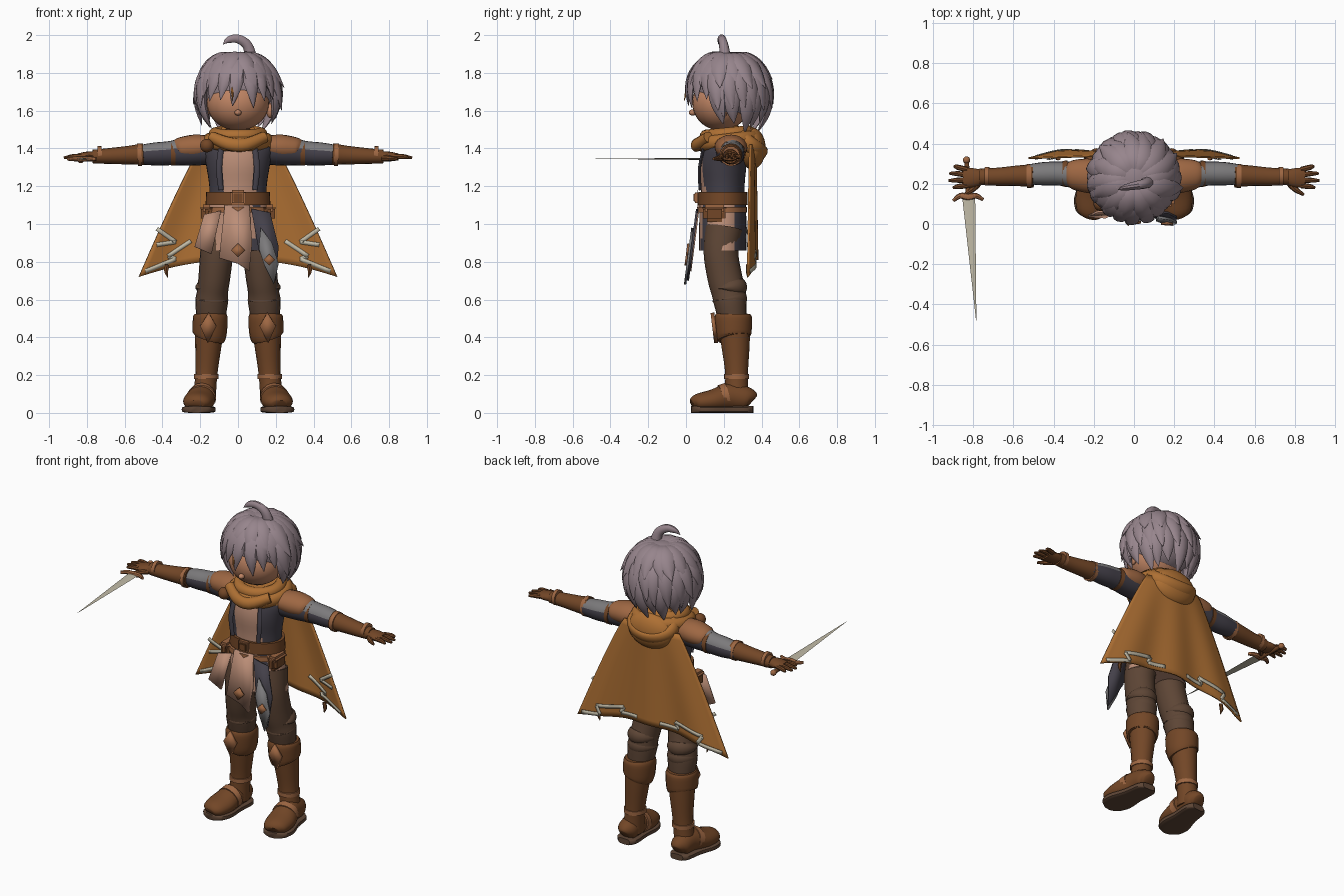
import bpy, bmesh, math, random
from mathutils import Vector

random.seed(4)
if "Cube" in bpy.data.objects:
    bpy.data.objects.remove(bpy.data.objects["Cube"])


def material(name, *rgb):
    m = bpy.data.materials.new(name)
    m.use_nodes = True
    m.diffuse_color = (*rgb, 1)
    m.node_tree.nodes["Principled BSDF"].inputs["Base Color"].default_value = (*rgb, 1)
    return m


HAIR = material("mauve hair", .31, .235, .265)
SKIN = material("skin", .52, .23, .125)
CLOTH = material("ochre cloth", .42, .16, .033)
LEATHER = material("brown leather", .17, .062, .02)
TRIM = material("light leather", .34, .135, .055)
TROUSER = material("dark trousers", .11, .06, .036)
NAVY = material("dark coat", .058, .052, .068)
TUNIC = material("pale tunic", .50, .27, .185)
GREY = material("grey cloth", .2, .195, .2)
CREAM = material("cream", .54, .5, .39)
made = []


def finish(bm, name, *mats):
    bmesh.ops.recalc_face_normals(bm, faces=bm.faces)
    me = bpy.data.meshes.new(name)
    bm.to_mesh(me)
    bm.free()
    ob = bpy.data.objects.new(name, me)
    bpy.context.collection.objects.link(ob)
    for m in mats:
        me.materials.append(m)
    made.append(ob)
    return ob


def paint(ob, rule):
    for f in ob.data.polygons:
        f.material_index = int(rule(f.center, f.normal))


def resample(pts, n):
    # Catmull-Rom through positions and radii together
    out, last = [], len(pts) - 1
    for i in range(last):
        q = [Vector(pts[min(max(i + k, 0), last)]) for k in (-1, 0, 1, 2)]
        for j in range(n):
            t = j / n
            out.append(.5 * (2 * q[1] + (q[2] - q[0]) * t + (2 * q[0] - 5 * q[1] + 4 * q[2] - q[3]) * t**2
                             + (3 * q[1] - q[0] - 3 * q[2] + q[3]) * t**3))
    return out + [Vector(pts[last])]


def sweep(name, pts, mat, up=(0, -1, 0), n=16, steps=4, power=1, extra=()):
    # points are (x, y, z, radius along up, radius sideways)
    bm = bmesh.new()
    pts, up, rings = resample(pts, steps), Vector(up), []
    for i, p in enumerate(pts):
        tan = pts[min(i + 1, len(pts) - 1)].to_3d() - pts[max(i - 1, 0)].to_3d()
        if len(tan) != 3:
            tan = Vector(tan[:3])
        side = tan.cross(up).normalized()
        u = side.cross(tan).normalized()
        ring = []
        for k in range(n):
            c, s = math.cos(math.tau * k / n), math.sin(math.tau * k / n)
            c, s = (math.copysign(abs(v) ** power, v) for v in (c, s))
            ring.append(bm.verts.new(Vector(p[:3]) + u * c * max(p[3], .0008) + side * s * max(p[4], .0008)))
        rings.append(ring)
    for a, b in zip(rings, rings[1:]):
        for k in range(n):
            bm.faces.new((a[k], a[k - 1], b[k - 1], b[k]))
    bm.faces.new(rings[0])
    bm.faces.new(rings[-1])
    return finish(bm, name, mat, *extra)


def ball(name, loc, size, mat):
    bm = bmesh.new()
    bmesh.ops.create_uvsphere(bm, u_segments=28, v_segments=18, radius=1)
    for v in bm.verts:
        v.co = Vector(loc) + v.co * Vector(size)
    return finish(bm, name, mat)


def box(name, loc, size, mat, bevel=.012):
    bm = bmesh.new()
    bmesh.ops.create_cube(bm, size=1)
    for v in bm.verts:
        v.co = Vector(loc) + v.co * Vector(size)
    bmesh.ops.bevel(bm, geom=bm.edges[:], offset=bevel, segments=2, affect='EDGES')
    return finish(bm, name, mat)


def plate(name, outline, depth, mat, thick=.012):
    # outline in x, z; depth gives y for each point
    bm = bmesh.new()
    bm.faces.new([bm.verts.new((x, depth(x, z), z)) for x, z in outline])
    bmesh.ops.triangulate(bm, faces=bm.faces[:])
    ob = finish(bm, name, mat)
    sol = ob.modifiers.new("thickness", 'SOLIDIFY')
    sol.thickness, sol.offset = thick, 0
    return ob


def ring(name, loc, major, minor, scale, tilt, mat):
    bpy.ops.mesh.primitive_torus_add(location=loc, rotation=(tilt, 0, 0), major_radius=major,
                                     minor_radius=minor, major_segments=36, minor_segments=12)
    ob = bpy.context.object
    ob.name, ob.scale = name, scale
    ob.data.materials.append(mat)
    made.append(ob)


# Head
ball("head", (0, .185, 1.64), (.165, .152, .145), SKIN)
ball("nose", (0, .035, 1.59), (.018, .02, .016), SKIN)
sweep("neck", [(0, .21, 1.42, .06, .06), (0, .21, 1.56, .06, .06)], SKIN)
for s, side in ((1, "left"), (-1, "right")):
    ball(side + "_ear", (s * .17, .19, 1.6), (.02, .03, .04), SKIN)

# Hair: a cap with layered tapering locks
ball("hair_cap", (0, .24, 1.73), (.195, .19, .18), HAIR)


def lock(name, az, start, end, flick, width, mat=HAIR, swirl=8, thick=.026):
    pts = []
    for i in range(5):
        t = i / 4
        th = math.radians(start + (end - start) * t)
        ph = math.radians(az + swirl * t * t)
        m = .95 + .1 * math.sin(math.pi * min(t, .5)) + flick * t**3
        w = (.55, 1, 1, .68, .03)[i]
        pts.append((.195 * m * math.sin(th) * math.cos(ph), .225 + .2 * m * math.sin(th) * math.sin(ph),
                    1.69 + .21 * m * math.cos(th), thick * w, width * w))
    out = Vector(pts[2][:3]) - Vector((0, .225, 1.69))
    sweep(name, pts, mat, up=out, n=8, steps=3)


def jitter(v):
    return random.uniform(-v, v)


for i in range(12):
    lock("nape_lock", -15 + i * 19 + jitter(4), 60, 137 + jitter(9), .16 + jitter(.07), .05)
for i in range(13):
    lock("middle_lock", -25 + i * 19 + jitter(5), 35, 108 + jitter(10), .2 + jitter(.05), .052)
for i in range(11):
    lock("crown_lock", -20 + i * 22 + jitter(5), 8, 78 + jitter(7), .19 + jitter(.05), .058)
for i in range(9):
    lock("fringe_lock", 200 + i * 17.5, 15, 103 + jitter(6), .07 + jitter(.03), .047, swirl=6 if i > 4 else -8)
for i in range(6):
    lock("upper_fringe_lock", 205 + i * 26, 5, 84 + jitter(8), .09, .055, swirl=10 if i > 2 else -10)
for az, turn in ((192, -8), (346, 8)):
    lock("temple_lock", az, 45, 122, .16, .035, swirl=turn)
lock("ochre_strand", 261, 45, 99, .15, .013, CLOTH, swirl=2, thick=.014)
sweep("curled_tuft", [(.07, .21, 1.87, .03, .035), (.05, .2, 1.945, .025, .028), (0, .19, 1.98, .02, .024),
                      (-.05, .18, 1.975, .014, .018), (-.08, .17, 1.95, 0, 0)], HAIR, n=10)

# Torso and coat
torso = sweep("coat_body", [(0, .195, 1.06, .115, .15), (0, .195, 1.2, .115, .152), (0, .195, 1.32, .125, .17),
                            (0, .205, 1.41, .11, .18), (0, .21, 1.47, .07, .09)], NAVY, n=36, extra=(TUNIC,))
paint(torso, lambda c, n: c.y < .17 and abs(c.x - .005) < .082)
skirt = sweep("coat_skirt", [(0, .195, 1.1, .122, .155), (0, .195, 1, .125, .175), (0, .195, .86, .125, .2)],
              TUNIC, n=36, extra=(NAVY,))
paint(skirt, lambda c, n: c.y > .25 or (c.x > .08 and c.y < .12))
sweep("belt", [(0, .195, 1.1, .132, .172), (0, .195, 1.17, .13, .168)], LEATHER, n=36, steps=1)
sweep("lower_belt", [(0, .19, 1.06, .133, .176), (0, .19, 1.09, .132, .173)], TRIM, n=36, steps=1)
box("buckle", (0, .06, 1.14), (.085, .025, .08), TRIM)
box("buckle_center", (0, .048, 1.14), (.05, .016, .045), LEATHER, .004)
for s in (1, -1):
    box("pouch", (s * .165, .15, 1.055), (.06, .12, .09), LEATHER, .02)
    box("pouch_flap", (s * .168, .15, 1.085), (.065, .128, .035), TRIM, .014)
    sweep("coat_lapel", [(s * .09, .075, 1.18, .008, .014), (s * .1, .072, 1.3, .008, .016),
                         (s * .085, .1, 1.43, .008, .014)], NAVY, n=8)


def hang(x, z):
    return .065 - (1.08 - z) * .13


plate("front_tabard", [(-.07, 1.1), (.06, 1.1), (.075, .9), (.06, .75), (0, .79), (-.1, .82)], hang, TUNIC)
plate("right_front_flap", [(-.09, 1.07), (-.18, 1.05), (-.23, .88), (-.14, .84)], hang, TUNIC)
plate("left_front_flap", [(.07, 1.08), (.17, 1.06), (.215, .88), (.2, .7), (.11, .86)],
      lambda x, z: hang(x, z) - .006, NAVY)
plate("grey_leaf", [(.12, .98), (.18, .9), (.215, .79), (.19, .68), (.14, .78), (.11, .87)],
      lambda x, z: hang(x, z) - .018, GREY)
for x, z, r in ((0, .86, .036), (.165, .81, .03)):
    plate("diamond_badge", [(x, z + r), (x + r, z), (x, z - r), (x - r, z)],
          lambda x, z: hang(x, z) - .028, TRIM)

# Hood, scarf and mantle
mantle = sweep("mantle", [(0, .225, 1.405, .14, .2), (0, .225, 1.44, .14, .185), (0, .22, 1.5, .1, .11)], CLOTH, n=32)
ring("scarf_upper", (0, .22, 1.475), .12, .036, (1, .95, 1), .1, CLOTH)
ring("scarf_lower", (0, .225, 1.44), .15, .036, (1.02, .97, 1.1), .12, CLOTH)
sweep("scarf_drape", [(-.14, .12, 1.46, .03, .03), (-.05, .065, 1.425, .03, .035), (.04, .06, 1.42, .03, .035),
                      (.14, .12, 1.46, .03, .03)], CLOTH, up=(0, -1, .1))
ball("hood", (0, .35, 1.40), (.15, .072, .11), CLOTH)
ring("hood_rim", (0, .325, 1.43), .125, .036, (1.05, .75, 1.2), -.65, CLOTH)
ball("chest_clasp", (-.165, .1, 1.415), (.036, .036, .036), LEATHER)

# Cape: a flared sheet with soft folds
def cape_y(x, z):
    t = min(max((1.42 - z) / .7, 0), 1)
    s = max(-1, min(1, x / (.19 + .335 * t**.9)))
    return .338 + .03 * (1 - s * s) + .012 * t * math.cos(9 * s)


bm = bmesh.new()
COLS, ROWS = 32, 18
grid = []
for r in range(ROWS + 1):
    t, row = r / ROWS, []
    for c in range(COLS + 1):
        s = 2 * c / COLS - 1
        x = s * (.19 + .335 * t**.9)
        z = 1.42 - t * (.61 + .09 * s * s)
        row.append(bm.verts.new((x, cape_y(x, z), z)))
    grid.append(row)
for a, b in zip(grid, grid[1:]):
    for c in range(COLS):
        bm.faces.new((a[c], a[c + 1], b[c + 1], b[c]))
cape = finish(bm, "cape", CLOTH)
sol = cape.modifiers.new("thickness", 'SOLIDIFY')
sol.thickness, sol.offset = .01, 0


def stripe(points, s, offset):
    for (x0, z0), (x1, z1) in zip(points, points[1:]):
        d = Vector((z0 - z1, x1 - x0)).normalized() * .011
        steps = [i / 6 for i in range(7)]
        edge = [(x0 + (x1 - x0) * t, z0 + (z1 - z0) * t) for t in steps]
        bm = bmesh.new()
        rows = [[bm.verts.new((s * (x + k * d.x), cape_y(x + k * d.x, z + k * d.y) + offset, z + k * d.y))
                 for x, z in edge] for k in (-1, 1)]
        for i in range(6):
            bm.faces.new((rows[0][i], rows[0][i + 1], rows[1][i + 1], rows[1][i]))
        ob = finish(bm, "cape_stripe", CREAM)
        ob.modifiers.new("thickness", 'SOLIDIFY').thickness = .003


for s in (1, -1):
    stripe([(.43, .975), (.33, .905), (.43, .89)], s, -.009)
    stripe([(.25, .91), (.37, .83), (.33, .815), (.49, .75)], s, -.009)
    stripe([(.49, .75), (.34, .785), (.37, .83), (.18, .87), (.2, .83), (.08, .84)], s, .009)
    sweep("cape_tassel", [(s * .375, .325, .785, .008, .012), (s * .38, .325, .75, .008, .012),
                          (s * .372, .325, .715, 0, 0)], LEATHER, n=6)

# Arms, legs and boots, one set per side
for s, side in ((1, "left_"), (-1, "right_")):
    def limb(name, pts, mat, **kw):
        return sweep(side + name, [(s * p[0], *p[1:]) for p in pts], mat, **kw)

    Z = (0, 0, 1)
    sleeve = limb("sleeve", [(.13, .23, 1.385, .07, .075), (.25, .24, 1.385, .076, .072), (.36, .25, 1.375, .064, .06),
                             (.45, .25, 1.37, .06, .058), (.56, .245, 1.365, .045, .045)], NAVY, up=Z, n=20,
                  extra=(GREY,))
    paint(sleeve, lambda c, n: n.z > .35 and abs(c.x) > .3)
    limb("shoulder_pad", [(.16, .23, 1.41, .06, .08), (.23, .24, 1.405, .068, .085), (.3, .245, 1.4, .06, .074),
                          (.325, .245, 1.395, .05, .06)], TRIM, up=Z, n=20)
    limb("sleeve_band", [(.33, .25, 1.375, .066, .066), (.355, .25, 1.375, .066, .064)], LEATHER, up=Z, n=20)
    limb("gauntlet", [(.5, .24, 1.37, .057, .058), (.57, .24, 1.365, .05, .052), (.68, .235, 1.36, .042, .045),
                      (.77, .235, 1.357, .036, .04)], LEATHER, up=Z)
    for x, r in ((.51, .06), (.72, .046)):
        limb("gauntlet_band", [(x, .238, 1.367, r, r), (x + .022, .238, 1.366, r, r)], TRIM, up=Z, steps=1)
    limb("palm", [(.75, .235, 1.357, .026, .034), (.8, .23, 1.357, .026, .048), (.85, .23, 1.355, .018, .048)],
         LEATHER, up=Z)
    for i in range(4):
        y, tip = .192 + .026 * i, (.9, .922, .918, .895)[i]
        limb("finger", [(.83, y, 1.357, .014, .014), (.875, y - .006 + .006 * i, 1.357, .013, .013),
                        (tip, y - .012 + .01 * i, 1.35, .007, .007)], LEATHER, up=Z, n=8)
    limb("thumb", [(.765, .215, 1.35, .018, .018), (.8, .175, 1.348, .015, .015), (.845, .145, 1.345, .007, .007)],
         LEATHER, up=Z, n=8)

    limb("trouser_leg", [(.095, .2, .98, .1, .09), (.112, .185, .85, .092, .088), (.125, .205, .72, .092, .084),
                         (.135, .225, .64, .09, .082), (.14, .235, .58, .086, .086), (.145, .25, .46, .07, .07)],
         TROUSER, n=20)
    for z in (.6, .66):
        limb("trouser_fold", [(.138, .23, z - .02, .075, .07), (.138, .232, z, .092, .088),
                              (.136, .225, z + .025, .08, .075)], TROUSER, n=20)
    limb("boot_shaft", [(.15, .255, .48, .085, .082), (.157, .262, .36, .075, .07), (.168, .268, .2, .06, .058),
                        (.18, .265, .06, .066, .062)], LEATHER)
    limb("boot_cuff", [(.155, .255, .395, .088, .082), (.15, .252, .42, .095, .09), (.147, .25, .5, .1, .092),
                       (.147, .25, .525, .09, .084)], LEATHER, n=20)
    limb("ankle_strap", [(.168, .267, .18, .067, .065), (.168, .267, .205, .067, .065)], TRIM, steps=1)
    limb("foot", [(.185, .35, .06, .04, .03), (.185, .325, .075, .06, .058), (.19, .24, .085, .072, .066),
                  (.205, .14, .065, .058, .084), (.215, .06, .055, .045, .07), (.22, .035, .045, .025, .04)],
         LEATHER, up=Z, n=20)
    limb("instep_strap", [(.19, .22, .088, .072, .074), (.195, .185, .08, .068, .079)], TRIM, up=Z, n=20)
    limb("sole", [(.185, .355, .018, .018, .04), (.185, .32, .018, .018, .066), (.195, .22, .018, .018, .072),
                  (.208, .12, .018, .018, .09), (.218, .055, .018, .018, .072), (.222, .03, .018, .018, .03)],
         TROUSER, up=Z, n=20, power=.5)
    plate(side + "knee_badge", [(s * x, z) for x, z in ((.155, .53), (.2, .46), (.16, .37), (.115, .46))],
          lambda x, z: .14 + (.53 - z) * .12, TRIM, .02)

# Sword in the right hand
sweep("sword_blade", [(-.822, .13, 1.345, .006, .032), (-.785, -.479, 1.345, 0, .001)], CREAM, up=(0, 0, 1), n=4)
sweep("sword_guard", [(-.9, .115, 1.345, .01, .008), (-.865, .14, 1.345, .013, .014), (-.825, .135, 1.345, .015, .018),
                      (-.785, .14, 1.345, .013, .014), (-.75, .12, 1.345, .01, .008)], TRIM, up=(0, 0, 1), n=8)
sweep("sword_grip", [(-.825, .13, 1.34, .013, .013), (-.832, .31, 1.34, .012, .012)], LEATHER, up=(0, 0, 1), n=10)
ball("sword_pommel", (-.833, .318, 1.34), (.018, .018, .018), TRIM)

# Smooth shading with sharp creases kept
bpy.ops.object.select_all(action='DESELECT')
for ob in made:
    ob.select_set(True)
bpy.context.view_layer.objects.active = made[0]
bpy.ops.object.shade_smooth_by_angle(angle=math.radians(40))
